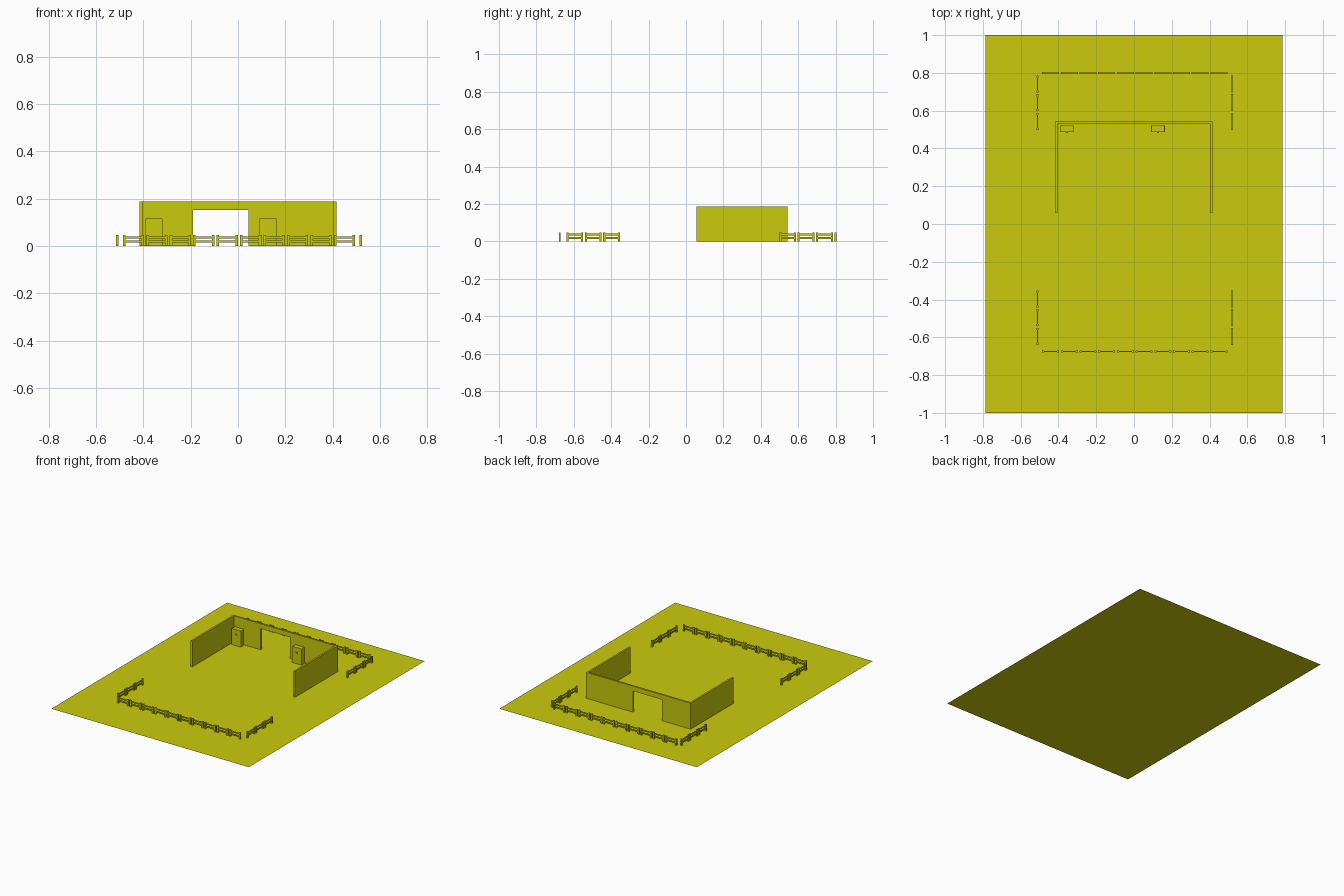
import bpy, bmesh

if "Cube" in bpy.data.objects:
    bpy.data.objects.remove(bpy.data.objects["Cube"])

mat = bpy.data.materials.new("mustard yellow")
mat.diffuse_color = (0.6, 0.6, 0.004, 1)
mat.use_nodes = True
mat.node_tree.nodes["Principled BSDF"].inputs["Base Color"].default_value = mat.diffuse_color


def finish(name, bm):
    mesh = bpy.data.meshes.new(name)
    bm.to_mesh(mesh)
    bm.free()
    mesh.materials.append(mat)
    ob = bpy.data.objects.new(name, mesh)
    bpy.context.collection.objects.link(ob)
    return ob


def add_box(bm, x0, x1, y0, y1, z0, z1):
    verts = bmesh.ops.create_cube(bm, size=1)["verts"]
    for v in verts:
        v.co = ((x0 + x1) / 2 + v.co.x * (x1 - x0),
                (y0 + y1) / 2 + v.co.y * (y1 - y0),
                (z0 + z1) / 2 + v.co.z * (z1 - z0))
    return verts


# flat yard
bm = bmesh.new()
bmesh.ops.create_grid(bm, x_segments=1, y_segments=1, size=1)
for v in bm.verts:
    v.co.x *= 0.787
finish("yard", bm)

# U-shaped wall: plan footprint extruded upward
H = 0.187
for name, x0, x1 in (("left_wall", -0.417, -0.404), ("right_wall", 0.402, 0.415)):
    bm = bmesh.new()
    add_box(bm, x0, x1, 0.057, 0.543, 0, H)
    finish(name, bm)

# back wall with a gateway, front outline extruded backward
bm = bmesh.new()
outline = [(-0.404, 0), (-0.19, 0), (-0.19, 0.152), (0.044, 0.152),
           (0.044, 0), (0.402, 0), (0.402, H), (-0.404, H)]
face = bm.faces.new([bm.verts.new((x, 0.53, z)) for x, z in outline])
ext = bmesh.ops.extrude_face_region(bm, geom=[face])["geom"]
bmesh.ops.translate(bm, vec=(0, 0.013, 0),
                    verts=[g for g in ext if isinstance(g, bmesh.types.BMVert)])
bmesh.ops.recalc_face_normals(bm, faces=bm.faces)
finish("gateway_wall", bm)

# two cabinets with softened top corners and a small front knob
for side, x in (("left", -0.356), ("right", 0.127)):
    bm = bmesh.new()
    add_box(bm, x - 0.037, x + 0.037, 0.487, 0.521, 0, 0.117)
    corners = [e for e in bm.edges
               if all(v.co.z > 0.1 for v in e.verts)
               and abs(e.verts[0].co.x - e.verts[1].co.x) < 1e-5]
    bmesh.ops.bevel(bm, geom=corners, offset=0.006, segments=2,
                    profile=0.5, affect='EDGES')
    finish(side + "_cabinet", bm)
    bm = bmesh.new()
    add_box(bm, x - 0.006, x + 0.006, 0.483, 0.487, 0.075, 0.083)
    finish(side + "_cabinet_knob", bm)


# fence panels: two posts and two rails each, along x or y
def fence(name, fixed, start, pitch, count, along_x):
    bm = bmesh.new()

    def part(a0, a1, half, z0, z1):
        across = (fixed - half, fixed + half)
        if along_x:
            add_box(bm, a0, a1, *across, z0, z1)
        else:
            add_box(bm, *across, a0, a1, z0, z1)

    for i in range(count):
        a = start + i * pitch
        b = a + 0.079
        for p in (a, b):
            part(p - 0.0055, p + 0.0055, 0.005, 0, 0.047)
        for z0 in (0.014, 0.032):
            part(a + 0.005, b - 0.005, 0.0025, z0, z0 + 0.009)
    finish(name, bm)


fence("back_fence", 0.799, -0.481, 0.099, 10, True)
fence("front_fence", -0.675, -0.481, 0.099, 10, True)
for side, x in (("left", -0.51), ("right", 0.519)):
    fence(side + "_back_fence", x, 0.504, 0.0985, 3, False)
    fence(side + "_front_fence", x, -0.634, 0.0985, 3, False)
